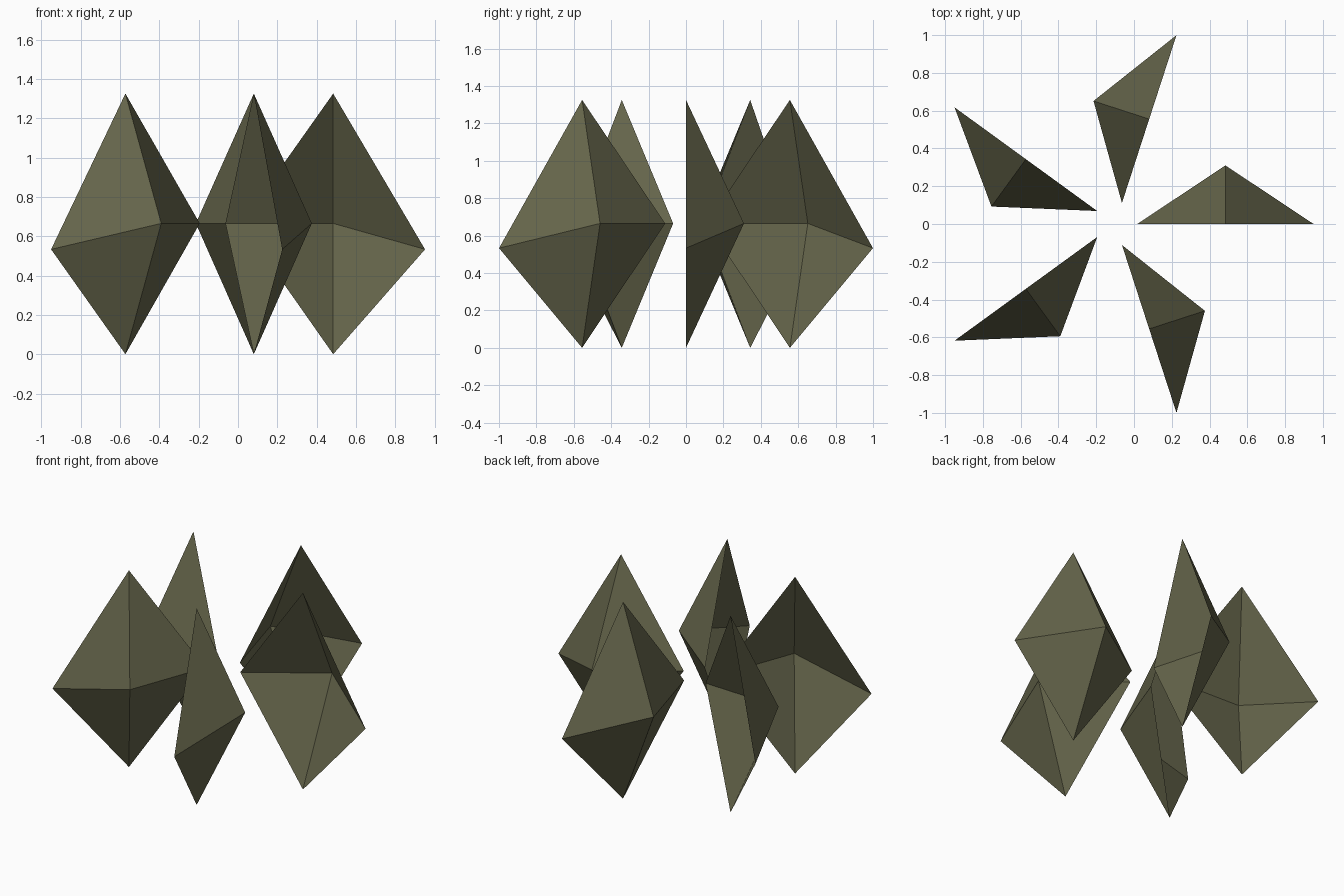
import bpy, bmesh
from math import radians
from mathutils import Matrix, Vector

if "Cube" in bpy.data.objects:
    bpy.data.objects.remove(bpy.data.objects["Cube"])

COUNT = 5
CENTRE_X = -0.10  # axis of the ring of shards

mat = bpy.data.materials.new("dark_olive")
mat.diffuse_color = (0.13, 0.13, 0.07, 1)
mat.use_nodes = True
mat.node_tree.nodes["Principled BSDF"].inputs["Base Color"].default_value = mat.diffuse_color


def shard_mesh():
    """Open half-crystal: four facets around one side ridge, bare on the flat side."""
    bm = bmesh.new()
    top = bm.verts.new((0.584, 0, 1.325))
    bottom = bm.verts.new((0.584, 0, 0))
    inner = bm.verts.new((0.117, 0, 0.665))
    outer = bm.verts.new((1.051, 0, 0.533))
    side = bm.verts.new((0.584, 0.31, 0.665))
    for tri in ((top, inner, side), (top, side, outer),
                (bottom, side, inner), (bottom, outer, side)):
        f = bm.faces.new(tri)
        f.normal_update()
        # facets face away from the flat side
        if f.normal.y < 0:
            f.normal_flip()
    mesh = bpy.data.meshes.new("crystal_shard")
    bm.to_mesh(mesh)
    bm.free()
    mesh.materials.append(mat)
    return mesh


# Ring of five shards
mesh = shard_mesh()
for i in range(COUNT):
    shard = bpy.data.objects.new(f"crystal_shard_{i + 1}", mesh)
    shard.matrix_world = (Matrix.Translation(Vector((CENTRE_X, 0, 0)))
                          @ Matrix.Rotation(radians(360 / COUNT * i), 4, 'Z'))
    bpy.context.collection.objects.link(shard)
